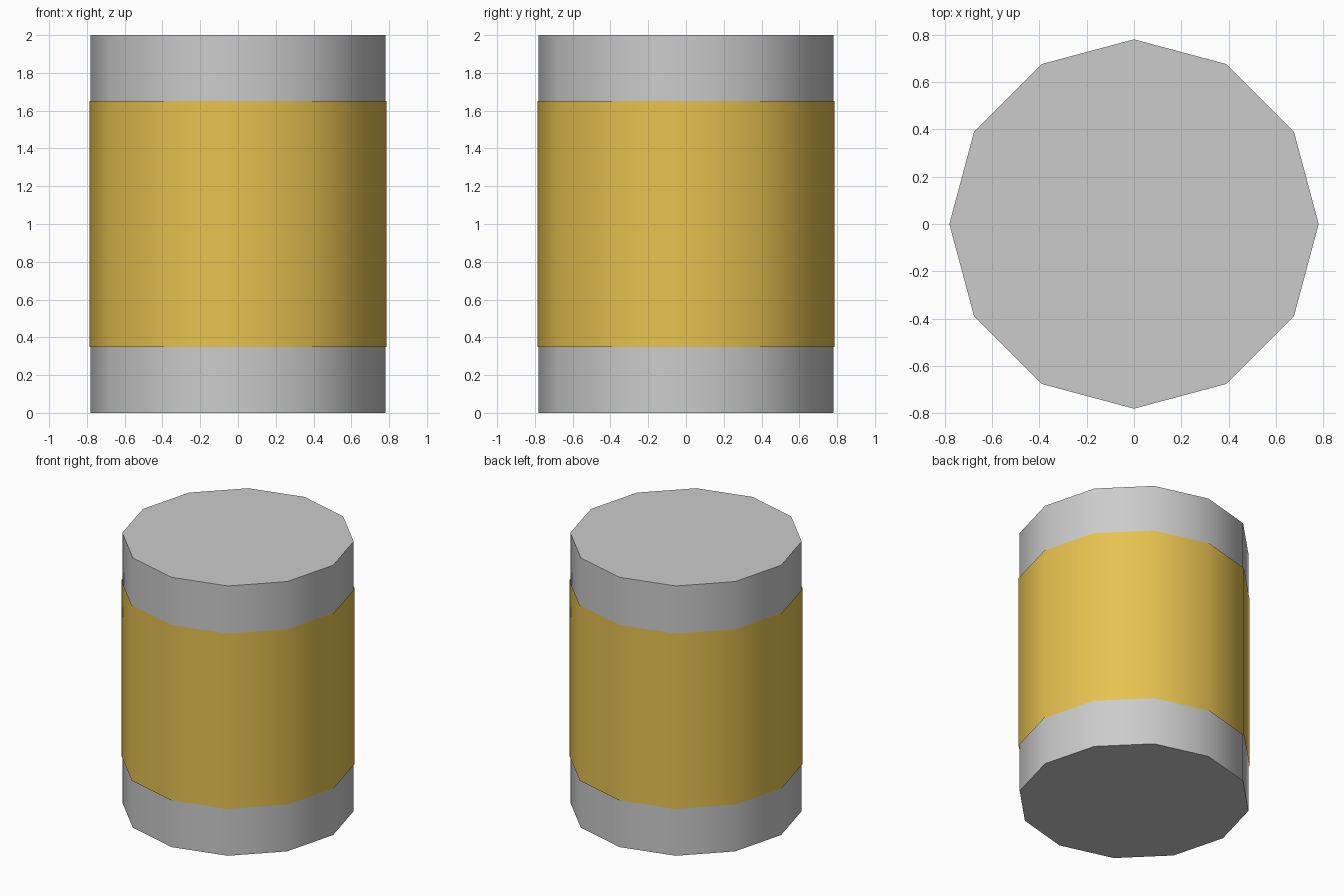
import bpy
import math

if "Cube" in bpy.data.objects:
    bpy.data.objects.remove(bpy.data.objects["Cube"])


def tube(name, radius, z0, z1, cap):
    """Upright 12-sided tube with a corner on the x axis, smooth sides."""
    bpy.ops.mesh.primitive_cylinder_add(
        vertices=12, radius=radius, depth=z1 - z0,
        end_fill_type=cap, location=(0, 0, (z0 + z1) / 2))
    obj = bpy.context.object
    obj.name = name
    bpy.ops.object.shade_smooth_by_angle(angle=math.radians(40))
    return obj


# Closed metal can body
tube("can_body", 0.78, 0.0, 2.0, 'NGON')

# Thin open label sleeve wrapped around the middle
label = tube("label_band", 0.787, 0.35, 1.65, 'NOTHING')
gold = bpy.data.materials.new("label_gold")
gold.diffuse_color = (0.8, 0.54, 0.08, 1)
gold.use_nodes = True
gold.node_tree.nodes["Principled BSDF"].inputs["Base Color"].default_value = gold.diffuse_color
label.data.materials.append(gold)
